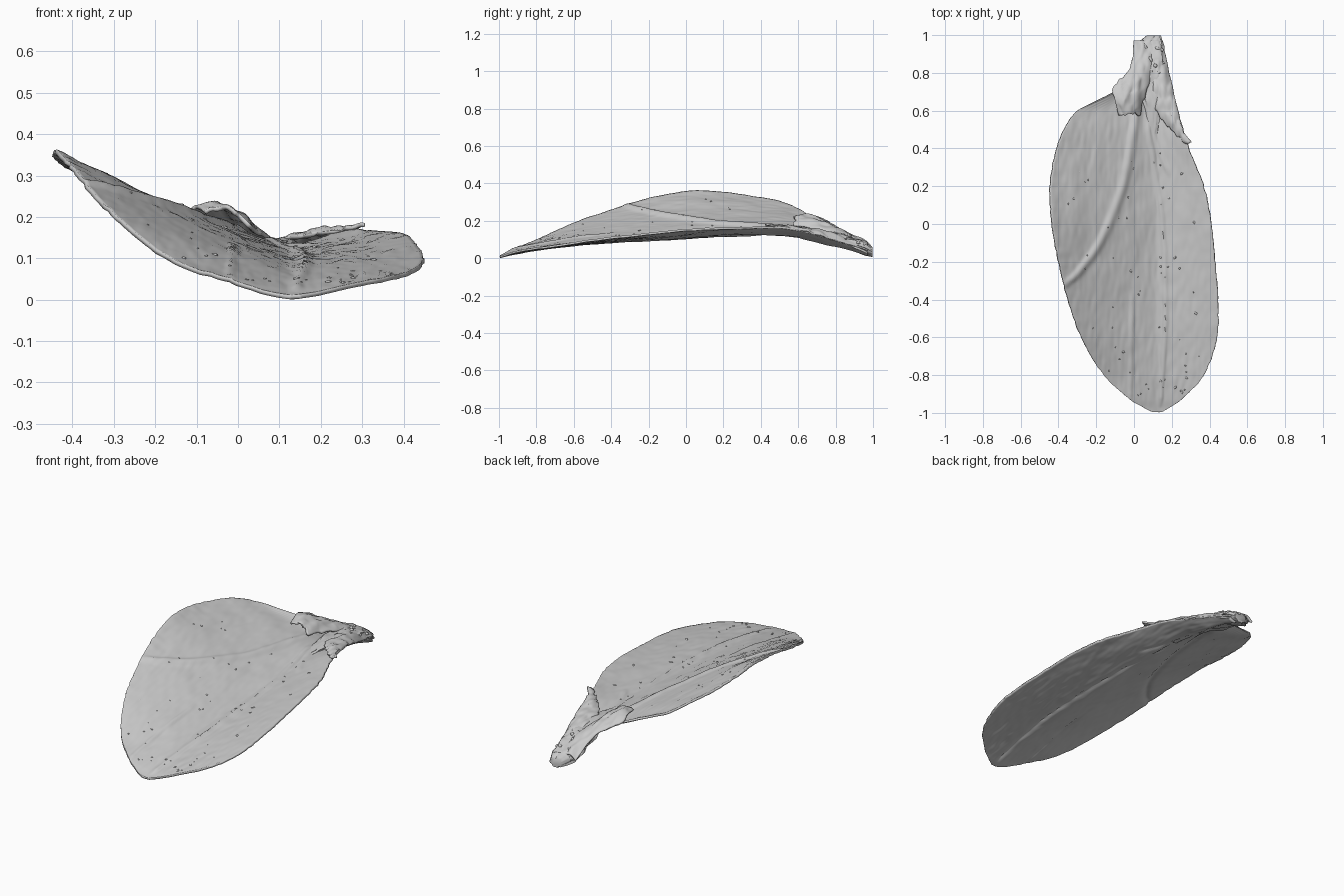
import bpy, bmesh, math, random
from mathutils import Vector, Matrix, noise

if "Cube" in bpy.data.objects:
    bpy.data.objects.remove(bpy.data.objects["Cube"])

random.seed(4)

def curve(rows, t):
    """Smooth interpolation of a table whose first column is the key."""
    n = len(rows)
    t = min(max(t, rows[0][0]), rows[-1][0])
    i = max(k for k in range(n - 1) if rows[k][0] <= t)
    a, b = rows[i], rows[i + 1]
    h = b[0] - a[0]
    s = (t - a[0]) / h
    p, q = rows[max(i - 1, 0)], rows[min(i + 2, n - 1)]
    out = []
    for c in range(1, len(a)):
        m0 = (b[c] - p[c]) / (b[0] - p[0]) * h
        m1 = (q[c] - a[c]) / (q[0] - a[0]) * h
        out.append((2*s**3 - 3*s*s + 1) * a[c] + (s**3 - 2*s*s + s) * m0
                   + (3*s*s - 2*s**3) * b[c] + (s**3 - s*s) * m1)
    return out

def finish(name, bm, thickness=0):
    bmesh.ops.recalc_face_normals(bm, faces=bm.faces)
    me = bpy.data.meshes.new(name)
    bm.to_mesh(me)
    bm.free()
    ob = bpy.data.objects.new(name, me)
    bpy.context.collection.objects.link(ob)
    if thickness:
        mod = ob.modifiers.new("thickness", 'SOLIDIFY')
        mod.thickness, mod.offset = thickness, 0
    bpy.ops.object.select_all(action='DESELECT')
    ob.select_set(True)
    bpy.context.view_layer.objects.active = ob
    bpy.ops.object.shade_smooth_by_angle(angle=math.radians(50))
    return ob

def grid(name, nu, nv, func, thickness=0, closed=False):
    """Build a sheet (or tube, when closed) from func(u, v)."""
    bm = bmesh.new()
    rows = [[bm.verts.new(func(i / nu, j / nv)) for i in range(nu + (not closed))]
            for j in range(nv + 1)]
    for r0, r1 in zip(rows, rows[1:]):
        for i in range(nu):
            k = (i + 1) % len(r0)
            bm.faces.new((r0[i], r0[k], r1[k], r1[i]))
    if closed:
        bm.faces.new(rows[0])
        bm.faces.new(rows[-1])
    return finish(name, bm, thickness)

# Blade: y, left x, right x, left z, valley z, right z
BLADE = [
    (-.995, .10, .15, .010, .006, .008), (-.97, .05, .19, .022, .012, .014),
    (-.93, -.02, .25, .045, .022, .027), (-.8, -.16, .37, .095, .046, .052),
    (-.6, -.28, .44, .185, .071, .080), (-.4, -.35, .445, .255, .086, .108),
    (-.2, -.40, .43, .315, .097, .130), (0, -.435, .41, .355, .107, .150),
    (.2, -.445, .37, .350, .116, .160), (.4, -.41, .29, .320, .125, .165),
    (.5, -.37, .26, .300, .125, .165), (.6, -.30, .23, .262, .115, .150),
    (.65, -.20, .21, .230, .100, .140), (.7, -.10, .20, .200, .088, .125),
    (.75, -.03, .19, .170, .075, .110), (.85, .01, .17, .120, .055, .085),
    (.97, .04, .15, .050, .018, .030)]
# Veins: y, x
FOLD = [(-.34, -.38), (-.25, -.29), (-.08, -.17), (.2, -.06), (.45, -.01), (.7, .03)]
MIDRIB = [(-.97, .14), (-.5, .165), (0, .15), (.55, .07)]
INNER = [(-.95, -.02), (-.35, -.01)]
SIDE = [(.25, .19), (.4, .13), (.58, .08)]

def bump(x, y, path, width, height):
    if not path[0][0] <= y <= path[-1][0]:
        return 0
    fade = min(1, (y - path[0][0]) / .05, (path[-1][0] - y) / .05)
    d = (x - curve(path, y)[0]) / width
    return height * fade * math.exp(-d * d)

def blade_height(x, y):
    xl, xr, zl, zv, zr = curve(BLADE, y)
    mid = max(xl + .03, min(.12, xr - .03))
    if x < mid:
        z = zv + (zl - zv) * ((mid - x) / (mid - xl)) ** 1.12
    else:
        z = zv + (zr - zv) * ((x - mid) / (xr - mid)) ** 1.3
    z += bump(x, y, FOLD, .022, .014) + bump(x, y, MIDRIB, .010, .008)
    z += bump(x, y, INNER, .010, .006) + bump(x, y, SIDE, .010, .006)
    fade = min(1, (y + 1) * 8)
    z += .004 * fade * noise.noise(Vector((x * 14, y * 5, 2)))
    z += .0025 * fade * noise.noise(Vector((x * 50, y * 14, 7)))
    return z

def blade(u, v):
    y = -.995 + 1.965 * v ** 1.25
    xl, xr = curve(BLADE, y)[:2]
    x = xl + (xr - xl) * u
    z = blade_height(x, y)
    rough = .005 * abs(2 * u - 1) ** 8
    return x + rough * noise.noise(Vector((u * 3, y * 30, 1))), y, z

grid("leaf_blade", 90, 180, blade, .011)

# Stalk: y, x, z, half width, half height
STALK = [(.45, .10, .130, .015, .006), (.6, .10, .135, .04, .015),
         (.72, .095, .120, .06, .027), (.85, .09, .090, .072, .036),
         (.94, .08, .062, .072, .034), (.97, .09, .050, .055, .034),
         (.998, .105, .032, .036, .025)]

def stalk(u, v):
    y = .45 + .548 * v
    x, z, rx, rz = curve(STALK, y)
    a = math.tau * u
    k = 1 + .35 * noise.noise(Vector((math.cos(a) * 2.5, math.sin(a) * 2.5, y * 14)))
    return x + rx * k * math.cos(a), y, max(.004, z + rz * k * math.sin(a))

grid("stalk", 36, 70, stalk, closed=True)

# Husk flaps: y, outer x, middle x, inner x, outer z, middle z, inner z
LEFT = [(.58, -.08, -.03, .03, .210, .222, .175), (.66, -.10, -.03, .05, .222, .225, .165),
        (.72, -.11, -.01, .07, .208, .200, .150), (.82, -.02, .03, .09, .150, .155, .130),
        (.97, .00, .04, .09, .060, .082, .075)]
RIGHT = [(.43, .27, .285, .305, .170, .177, .180), (.50, .20, .23, .255, .160, .170, .170),
         (.60, .12, .18, .230, .145, .165, .150), (.75, .10, .15, .195, .135, .140, .110),
         (.97, .08, .12, .150, .075, .075, .045)]

def flap(name, table):
    def point(u, v):
        y = table[0][0] + (table[-1][0] - table[0][0]) * v
        x0, x1, x2, z0, z1, z2 = curve(table, y)
        w = ((1 - u) * (1 - 2 * u), 4 * u * (1 - u), u * (2 * u - 1))
        x = w[0] * x0 + w[1] * x1 + w[2] * x2
        z = w[0] * z0 + w[1] * z1 + w[2] * z2
        seed = Vector((x * 35, y * 16, 3))
        return (x + .008 * noise.noise(seed), y + .02 * (1 - v) * noise.noise(seed * 1.7),
                z + .010 * noise.noise(seed + Vector((9, 0, 0))))
    grid(name, 20, 50, point, .010)

flap("left_husk_flap", LEFT)
flap("right_husk_flap", RIGHT)

def crumbs(name, count, size, place):
    """Scatter small irregular grains in a single mesh."""
    bm = bmesh.new()
    for _ in range(count):
        r = size * random.uniform(.5, 1)
        mat = Matrix.Translation(place()) @ Matrix.Rotation(random.uniform(0, 3), 4, 'Z')
        mat = mat @ Matrix.Diagonal((1, random.uniform(.6, 1.8), .7, 1))
        bmesh.ops.create_icosphere(bm, subdivisions=1, radius=r, matrix=mat)
    finish(name, bm)

# Specks on the blade, gathered towards the tip
def on_blade():
    y = -.92 + 1.4 * random.random() ** 1.5
    xl, xr = curve(BLADE, y)[:2]
    x = xl + (xr - xl) * random.uniform(.08, .92)
    return Vector((x, y, blade_height(x, y) + .005))

# Rough bits on the stalk
def on_stalk():
    y = random.uniform(.75, .97)
    x, z, rx, rz = curve(STALK, y)
    a = random.uniform(0, math.pi)
    return Vector((x + rx * math.cos(a), y, z + rz * math.sin(a)))

crumbs("blade_specks", 60, .007, on_blade)
crumbs("stalk_bits", 40, .013, on_stalk)
